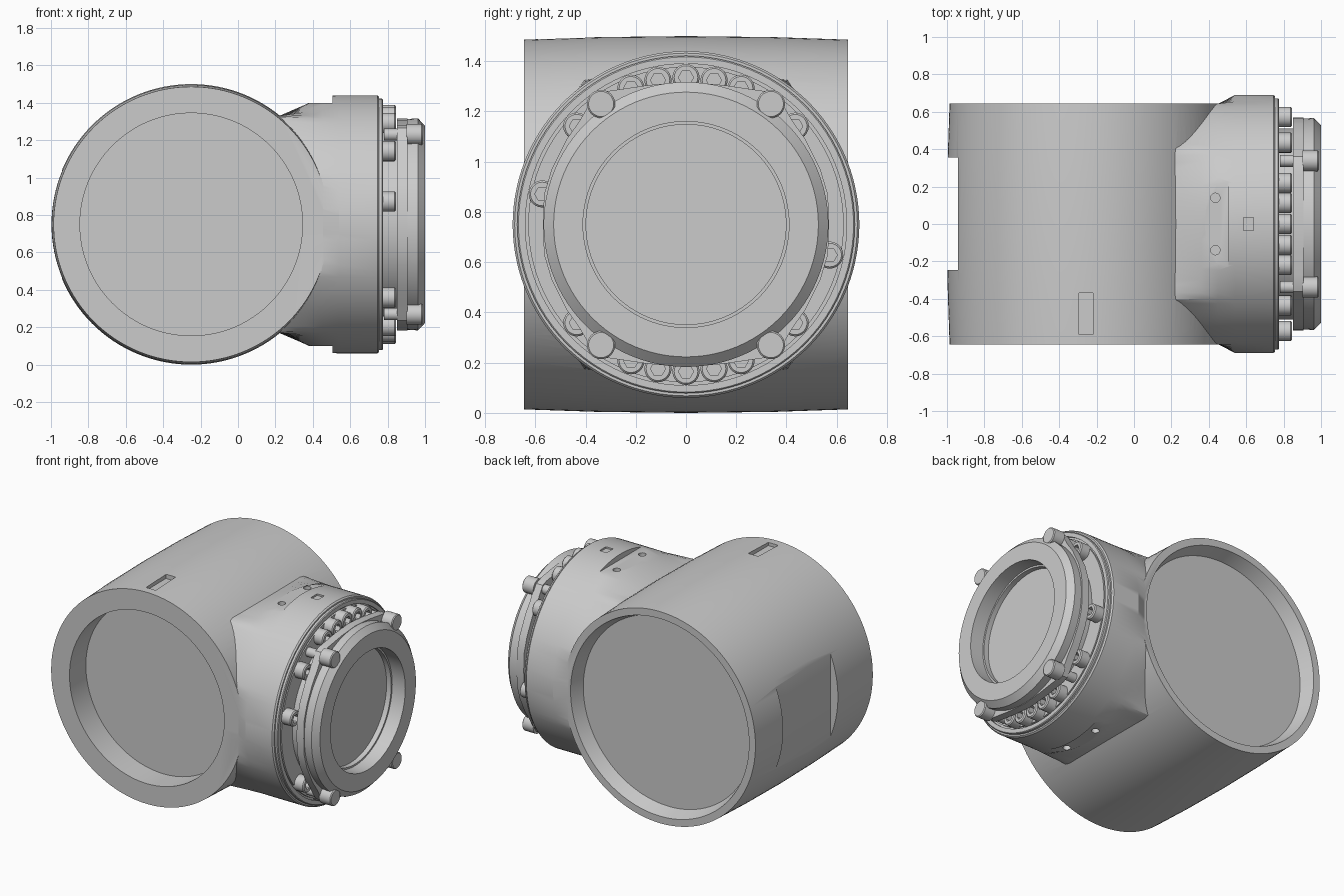
import bpy, bmesh
from math import pi, sin, cos, radians, hypot, atan2

if "Cube" in bpy.data.objects:
    bpy.data.objects.remove(bpy.data.objects["Cube"])

CZ = 0.75   # height of both pipe axes


def ring(r, n):
    return [(r * cos(2 * pi * i / n), r * sin(2 * pi * i / n)) for i in range(n)]


def loft(name, sections, axis='x', loc=(0, 0, CZ)):
    """Skin equal-count outlines [(distance along axis, points)] and cap both ends."""
    bm = bmesh.new()
    rings = []
    for h, pts in sections:
        rings.append([bm.verts.new((h, a, b) if axis == 'x' else
                                   (a, h, b) if axis == 'y' else (a, b, h)) for a, b in pts])
    for lo, hi in zip(rings, rings[1:]):
        for i in range(len(lo)):
            j = (i + 1) % len(lo)
            bm.faces.new((lo[i], lo[j], hi[j], hi[i]))
    bm.faces.new(rings[0])
    bm.faces.new(rings[-1])
    bmesh.ops.recalc_face_normals(bm, faces=bm.faces)
    me = bpy.data.meshes.new(name)
    bm.to_mesh(me)
    bm.free()
    ob = bpy.data.objects.new(name, me)
    ob.location = loc
    bpy.context.collection.objects.link(ob)
    return ob


def lathe(name, profile, axis='x', loc=(0, 0, CZ), n=96):
    return loft(name, [(h, ring(r, n)) for h, r in profile], axis, loc)


def box(name, x, y, z):
    pts = [(x[0], y[0]), (x[1], y[0]), (x[1], y[1]), (x[0], y[1])]
    return loft(name, [(z[0], pts), (z[1], pts)], 'z', (0, 0, 0))


def boolean(ob, tool, op='DIFFERENCE'):
    mod = ob.modifiers.new('bool', 'BOOLEAN')
    mod.object, mod.operation, mod.solver = tool, op, 'EXACT'
    bpy.context.view_layer.objects.active = ob
    bpy.ops.object.modifier_apply(modifier=mod.name)
    bpy.data.objects.remove(tool)


# slightly barrelled main pipe
body = lathe('valve_body', [(-.645, .736), (-.35, .746), (0, .75), (.35, .746), (.645, .736)],
             'y', (-.25, 0, CZ), 128)


# side branch: octagonal root blending into a round flange
def neck_ring(t, limit, n=128):
    pts = []
    for i in range(n):
        a = 2 * pi * (i + .5) / n
        c, s = abs(cos(a)), abs(sin(a))
        octagon = min(.64 / c, .58 / s, (.4 * .33 + .58 * .245) / (.33 * c + .245 * s))
        r = octagon * (1 - t) + .69 * t
        pts.append((max(-limit, min(limit, r * cos(a))), r * sin(a)))
    return pts


neck = loft('neck', [(0, neck_ring(0, .64)), (.22, neck_ring(0, .64)),
                     (.36, neck_ring(.55, .64)), (.45, neck_ring(.95, .643)),
                     (.54, neck_ring(1, 1)), (.745, neck_ring(1, 1)),
                     (.755, ring(.682, 128))])
boolean(body, neck, 'UNION')

# end bores
boolean(body, lathe('front_bore', [(-.8, .595), (-.465, .595)], 'y', (-.25, 0, CZ), 128))
boolean(body, lathe('back_bore', [(.55, .655), (.70, .705)], 'y', (-.25, 0, CZ), 128))

# rear flat and top slots
boolean(body, box('rear_flat', (-1.2, -.94), (-.245, .355), (.2, 1.3)))
boolean(body, box('top_slot', (-.295, -.22), (-.59, -.37), (1.465, 1.7)))
boolean(body, box('index_slot', (.585, .64), (-.035, .035), (1.428, 1.7)))

# flats with two screw holes above and below the neck
for s in (1, -1):
    boolean(body, box('pad', (.3, .505), (-.4, .4), sorted((CZ + s * .65, CZ + s * .9))))
    for y in (-.14, .14):
        lo, hi = sorted((s * .59, s * .8))
        boolean(body, lathe('pad_hole', [(lo, .025), (hi, .025)], 'z', (.435, y, CZ), 20))

# grooved flange face and hub below the cover
lathe('flange_face', [(.74, .672), (.77, .672), (.775, .667), (.775, .64), (.762, .64),
                      (.762, .628), (.775, .628), (.775, .4)])
lathe('hub', [(.77, .51), (.856, .51)])

# socket-head flange bolts
hexagon = [(r * cos(a), r * sin(a)) for i in range(24) for a in [2 * pi * i / 24]
           for r in [.026 / cos((a % (pi / 3)) - pi / 6)]]
angles = [0, 11, 22, -11, -22]
angles = angles + [180 - a for a in angles] + [48, -48, 132, -132, -78, 102]
for a in map(radians, angles):
    loft('flange_bolt', [(.76, ring(.054, 24)), (.838, ring(.054, 24)), (.845, ring(.047, 24)),
                         (.845, hexagon), (.81, hexagon)],
         loc=(0, .585 * sin(a), CZ + .585 * cos(a)))

# cover plate with four corner lugs
quarter = [(.57, 0), (.565, .12), (.535, .22), (.475, .34), (.425, .41), (.39, .47),
           (.36, .515), (.32, .53), (.27, .537), (.15, .555), (0, .567)]
half = quarter + [(-y, z) for y, z in quarter[-2::-1]]
outline = half + [(y, -z) for y, z in half[-2:0:-1]]
inner = [(.45 * y / hypot(y, z), .45 * z / hypot(y, z)) for y, z in outline]
loft('cover_lug_plate', [(.85, outline), (.905, outline), (.905, inner), (.852, inner)])

# chamfered cover ring with stepped recess
lathe('cover', [(.856, .56), (.962, .567), (1, .527), (1, .41), (.9, .41), (.9, .398),
                (.865, .398)])

# corner cover bolts
for sy in (1, -1):
    for sz in (1, -1):
        lathe('cover_bolt', [(.78, .032), (.9, .032), (.9, .056), (.982, .056), (.988, .05)],
              loc=(0, sy * .338, CZ + sz * .48), n=32)

# smooth shading with sharp edges kept
bpy.ops.object.select_all(action='SELECT')
bpy.context.view_layer.objects.active = body
bpy.ops.object.shade_smooth_by_angle(angle=radians(25))
